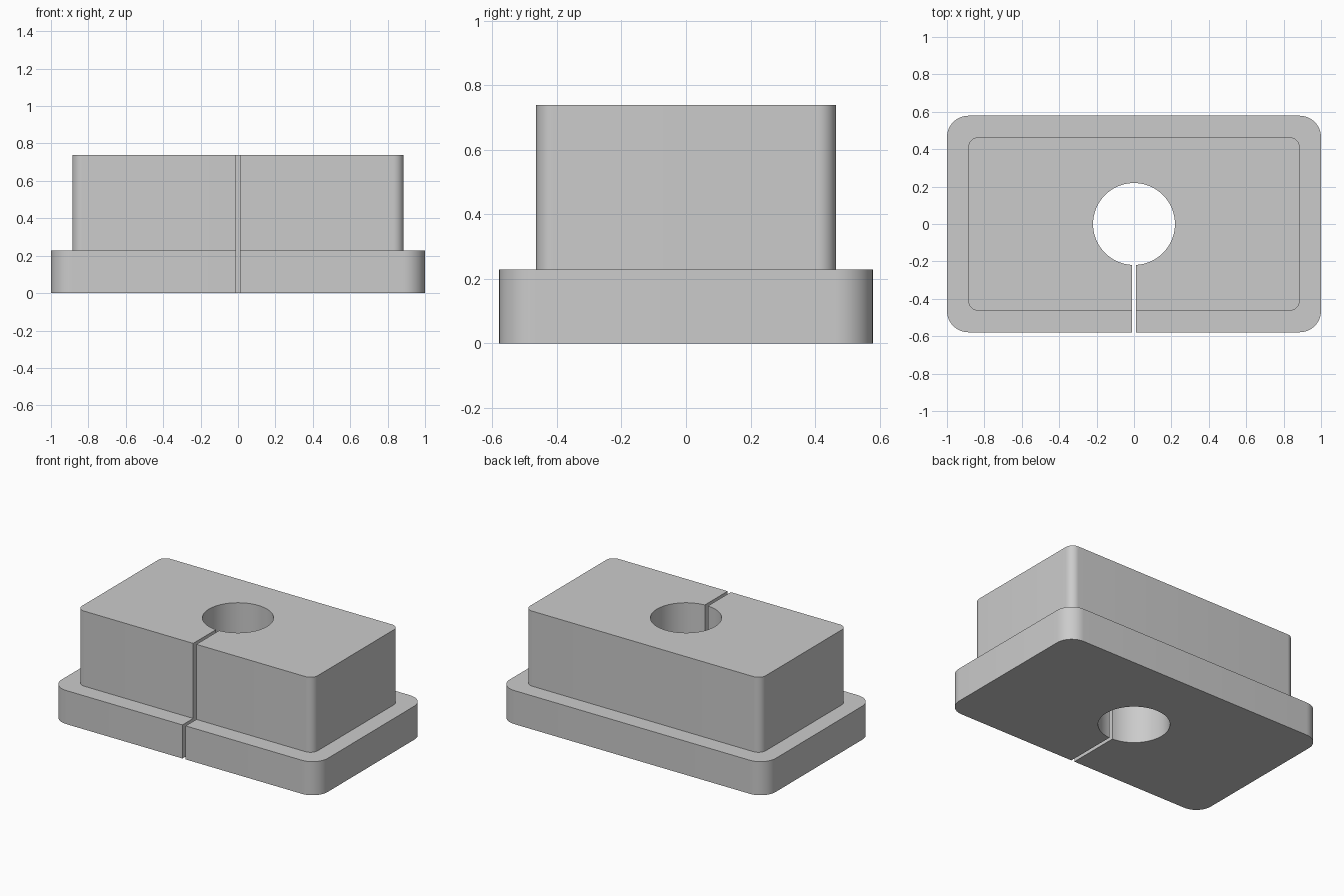
import bpy
import bmesh
from math import asin, cos, sin, pi, radians

cube = bpy.data.objects.get("Cube")
if cube:
    bpy.data.objects.remove(cube, do_unlink=True)

SLOT = 0.012            # half the slot width
HOLE = 0.219            # bore radius
BASE_TOP, TOP = 0.228, 0.738
BASE = (1.0, 0.579, 0.115)       # half width, half depth, corner radius
BLOCK = (0.886, 0.464, 0.055)


def outline(hx, hy, r, steps=12):
    """Rounded rectangle, open at the front slot, counter-clockwise."""
    pts = [(SLOT, -hy)]
    for i, (sx, sy) in enumerate([(1, -1), (1, 1), (-1, 1), (-1, -1)]):
        for k in range(steps + 1):
            a = (i - 1 + k / steps) * pi / 2
            pts.append((sx * (hx - r) + r * cos(a), sy * (hy - r) + r * sin(a)))
    return pts + [(-SLOT, -hy)]


def bore(steps=72):
    """Bore arc from the right of the slot round to its left."""
    gap = asin(SLOT / HOLE)
    angles = [-pi / 2 + gap + (2 * pi - 2 * gap) * k / steps for k in range(steps + 1)]
    return [(HOLE * cos(a), HOLE * sin(a)) for a in angles]


bm = bmesh.new()


def chain(pts, z):
    return [bm.verts.new((x, y, z)) for x, y in pts]


def bridge(a, b):
    for i in range(len(a) - 1):
        bm.faces.new((a[i], a[i + 1], b[i + 1], b[i]))


# Outer walls and ledge
levels = [chain(outline(*BASE), 0), chain(outline(*BASE), BASE_TOP),
          chain(outline(*BLOCK), BASE_TOP), chain(outline(*BLOCK), TOP)]
for lower, upper in zip(levels, levels[1:]):
    bridge(lower, upper)

# Bore wall
hole_low, hole_high = chain(bore(), 0), chain(bore(), TOP)
bridge(hole_high, hole_low)

# Slot walls, underside and top
for end in (0, -1):
    bm.faces.new([hole_low[end]] + [lv[end] for lv in levels] + [hole_high[end]])
bm.faces.new(levels[0] + hole_low[::-1])
bm.faces.new(levels[-1] + hole_high[::-1])
bmesh.ops.recalc_face_normals(bm, faces=bm.faces[:])

mesh = bpy.data.meshes.new("split_clamp_block")
bm.to_mesh(mesh)
bm.free()
body = bpy.data.objects.new("split_clamp_block", mesh)
bpy.context.collection.objects.link(body)

# Plain grey finish
grey = bpy.data.materials.new("light_grey")
grey.use_nodes = True
colour = (0.6, 0.6, 0.6, 1)
grey.diffuse_color = colour
grey.node_tree.nodes["Principled BSDF"].inputs["Base Color"].default_value = colour
mesh.materials.append(grey)

bpy.ops.object.select_all(action="DESELECT")
body.select_set(True)
bpy.context.view_layer.objects.active = body
bpy.ops.object.shade_smooth_by_angle(angle=radians(30))
